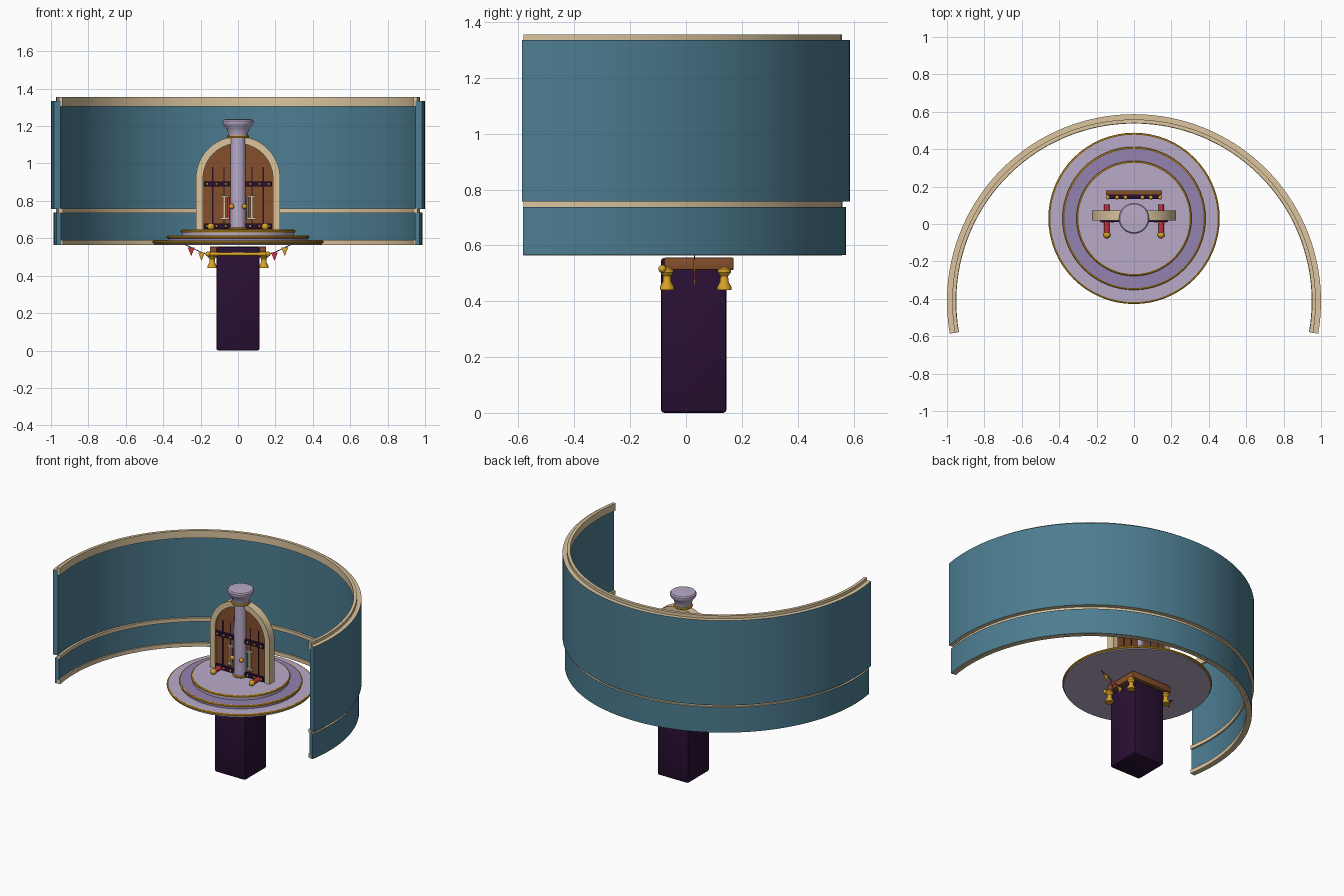
import bpy, bmesh, math
from mathutils import Matrix, Vector

if "Cube" in bpy.data.objects:
    bpy.data.objects.remove(bpy.data.objects["Cube"])


def material(name, *srgb):
    lin = [((c + 0.055) / 1.055) ** 2.4 for c in srgb] + [1]
    m = bpy.data.materials.new(name)
    m.use_nodes = True
    m.diffuse_color = lin
    bsdf = m.node_tree.nodes["Principled BSDF"]
    bsdf.inputs["Base Color"].default_value = lin
    bsdf.inputs["Roughness"].default_value = 0.7
    return m


teal = material("teal wall", 0.30, 0.49, 0.57)
cream = material("cream trim", 0.86, 0.77, 0.62)
lilac = material("pale lilac", 0.73, 0.67, 0.79)
violet = material("dusty violet", 0.58, 0.51, 0.69)
gold = material("gold", 0.85, 0.64, 0.15)
wood = material("brown wood", 0.52, 0.31, 0.17)
plum = material("dark plum", 0.16, 0.06, 0.20)
red = material("red", 0.78, 0.19, 0.25)


def finish(name, bm, *mats):
    bmesh.ops.recalc_face_normals(bm, faces=bm.faces)
    me = bpy.data.meshes.new(name)
    bm.to_mesh(me)
    bm.free()
    ob = bpy.data.objects.new(name, me)
    bpy.context.collection.objects.link(ob)
    for m in mats:
        me.materials.append(m)
    bpy.ops.object.select_all(action="DESELECT")
    ob.select_set(True)
    bpy.context.view_layer.objects.active = ob
    bpy.ops.object.shade_smooth_by_angle(angle=math.radians(35))
    return ob


def box(name, mat, x, y, z, bevel=0):
    """Box from (min, max) pairs on each axis."""
    bm = bmesh.new()
    bmesh.ops.create_cube(bm, size=1)
    for v in bm.verts:
        v.co = [(a + b) / 2 + c * (b - a) for (a, b), c in zip((x, y, z), v.co)]
    if bevel:
        bmesh.ops.bevel(bm, geom=bm.edges[:], offset=bevel, segments=2,
                        affect="EDGES", profile=0.5)
    return finish(name, bm, mat)


def lathe(name, mat, profile, centre=(0, 0, 0), steps=32):
    """Turn a (radius, height) profile and cap both ends."""
    bm = bmesh.new()
    rings = []
    for r, z in profile:
        rings.append([bm.verts.new((centre[0] + r * math.cos(k * math.tau / steps),
                                    centre[1] + r * math.sin(k * math.tau / steps),
                                    centre[2] + z)) for k in range(steps)])
    for a, b in zip(rings, rings[1:]):
        for k in range(steps):
            n = (k + 1) % steps
            bm.faces.new((a[k], a[n], b[n], b[k]))
    bm.faces.new(rings[0])
    bm.faces.new(rings[-1])
    return finish(name, bm, mat)


def torus(name, mat, centre, radius, tube, steps=64):
    bm = bmesh.new()
    rings = []
    for k in range(steps):
        a = k * math.tau / steps
        rings.append([])
        for j in range(8):
            b = j * math.tau / 8
            r = radius + tube * math.cos(b)
            rings[-1].append(bm.verts.new((centre[0] + r * math.cos(a),
                                           centre[1] + r * math.sin(a),
                                           centre[2] + tube * math.sin(b))))
    for k in range(steps):
        p, q = rings[k], rings[(k + 1) % steps]
        for j in range(8):
            n = (j + 1) % 8
            bm.faces.new((p[j], p[n], q[n], q[j]))
    return finish(name, bm, mat)


def arc(name, r0, r1, z0, z1, *mats, steps=72):
    """Curved wall section, open to the front; rims take the second material."""
    bm = bmesh.new()
    rows = []
    for k in range(steps + 1):
        a = math.radians(-10 + 200 * k / steps)
        rows.append([bm.verts.new((r * math.cos(a), r * math.sin(a) - 0.413, z))
                     for r, z in ((r0, z0), (r1, z0), (r1, z1), (r0, z1))])
    for p, q in zip(rows, rows[1:]):
        for j in range(4):
            n = (j + 1) % 4
            f = bm.faces.new((p[j], p[n], q[n], q[j]))
            f.material_index = (len(mats) - 1) * (j in (0, 2))
    bm.faces.new(rows[0])
    bm.faces.new(rows[-1])
    return finish(name, bm, *mats)


def prism(name, mat, outline, y0, y1):
    """Extrude an (x, z) outline along y."""
    bm = bmesh.new()
    f = bm.faces.new([bm.verts.new((x, y0, z)) for x, z in outline])
    ext = bmesh.ops.extrude_face_region(bm, geom=[f])
    for v in ext["geom"]:
        if isinstance(v, bmesh.types.BMVert):
            v.co.y = y1
    return finish(name, bm, mat)


def rod(name, mat, a, b, radius):
    a, b = Vector(a), Vector(b)
    rot = (b - a).to_track_quat("Z", "Y").to_matrix().to_4x4()
    bm = bmesh.new()
    bmesh.ops.create_cone(bm, cap_ends=True, segments=12, radius1=radius, radius2=radius,
                          depth=(b - a).length,
                          matrix=Matrix.Translation((a + b) / 2) @ rot)
    return finish(name, bm, mat)


def ball(name, mat, centre, radius):
    bm = bmesh.new()
    bmesh.ops.create_uvsphere(bm, u_segments=16, v_segments=10, radius=radius,
                              matrix=Matrix.Translation(centre))
    return finish(name, bm, mat)


def arch(radius, spring=0.92, n=24):
    return [(radius * math.cos(math.pi * k / n), spring + radius * math.sin(math.pi * k / n))
            for k in range(n + 1)]


# Curved backdrop wall with trims
arc("upper_wall", 0.965, 1.0, 0.757, 1.335, teal, cream)
arc("lower_wall", 0.96, 0.986, 0.565, 0.737, teal, cream)
arc("top_trim", 0.952, 0.972, 1.305, 1.355, cream)
arc("middle_trim", 0.95, 0.974, 0.735, 0.759, cream)
arc("bottom_trim", 0.95, 0.972, 0.564, 0.59, cream)

# Stepped round platform with gilded edges
CY = 0.03
for label, r, z0, z1, mat in (("lower", 0.45, 0.566, 0.588, lilac),
                              ("middle", 0.375, 0.588, 0.614, violet),
                              ("upper", 0.3, 0.614, 0.645, lilac)):
    lathe(label + "_step", mat, [(r, z0), (r, z1)], (0, CY, 0), 64)
    torus(label + "_step_rim", gold, (0, CY, z1 - 0.007), r, 0.008)

# Pedestal and wooden collar below the platform
box("pedestal", plum, (-0.116, 0.116), (-0.09, 0.145), (0, 0.555), 0.012)
box("collar", wood, (-0.15, 0.15), (-0.078, 0.17), (0.512, 0.556), 0.004)
rod("collar_rail", gold, (-0.16, -0.085, 0.516), (0.16, -0.085, 0.516), 0.01)
foot = [(0.026, -0.075), (0.026, -0.064), (0.015, -0.045), (0.014, -0.025),
        (0.024, -0.012), (0.024, 0), (0.012, 0.008)]
for side in (-1, 1):
    ball("rail_knob", gold, (side * 0.16, -0.085, 0.516), 0.014)
    for y in (-0.068, 0.137):
        lathe("collar_foot", gold, foot, (side * 0.138, y, 0.515), 16)

# Bunting hung under the platform
for k, (x, z) in enumerate(((-0.25, 0.55), (-0.195, 0.525), (-0.14, 0.505),
                            (0.14, 0.505), (0.195, 0.525), (0.25, 0.55))):
    prism("pennant", gold if k % 2 else red,
          [(x - 0.018, z), (x + 0.018, z), (x, z - 0.046)], CY - 0.003, CY + 0.003)
for side in (-1, 1):
    points = [(side * x, CY, z) for x, z in ((0.29, 0.57), (0.25, 0.55), (0.195, 0.525),
                                             (0.14, 0.505), (0.1, 0.495))]
    for a, b in zip(points, points[1:]):
        rod("bunting_cord", plum, a, b, 0.002)

# Arched doorway
outer, inner = arch(0.225), arch(0.187)
frame = [(0.225, 0.64)] + outer + [(-0.225, 0.64), (-0.187, 0.64)] + inner[::-1] + [(0.187, 0.64)]
prism("door_frame", cream, frame, 0.018, 0.073)
prism("door", wood, [(0.187, 0.64)] + inner + [(-0.187, 0.64)], 0.03, 0.064)

# Door fittings, mirrored on both leaves
for side in (-1, 1):
    for x in (0.075, 0.135):
        for y in (0.0285, 0.0655):
            box("plank_gap", plum, (side * x - 0.003, side * x + 0.003),
                (y - 0.0025, y + 0.0025), (0.645, 0.98))
    for z in (0.665, 0.89):
        box("hinge_strap", plum, sorted((side * 0.04, side * 0.182)), (0.012, 0.032),
            (z - 0.014, z + 0.014))
        for x in (0.065, 0.115, 0.165):
            ball("strap_stud", gold, (side * x, 0.011, z), 0.007)
    # Pale pull bar with end plates and a coloured inlay
    x = side * 0.073
    box("pull_bar", cream, (x - 0.007, x + 0.007), (0.016, 0.03), (0.705, 0.825))
    for z in (0.705, 0.825):
        box("pull_end", cream, (x - 0.022, x + 0.022), (0.016, 0.03), (z - 0.005, z + 0.005))
    box("pull_inlay", teal if side > 0 else red, sorted((side * 0.046, side * 0.056)),
        (0.02, 0.03), (0.70, 0.82))
    ball("door_knob", gold, (side * 0.034, -0.012, 0.77), 0.014)
    # Red pegs with gold ends through the door foot
    rod("door_peg", red, (side * 0.145, -0.05, 0.662), (side * 0.145, 0.105, 0.662), 0.015)
    ball("peg_end", gold, (side * 0.145, -0.058, 0.662), 0.019)

# Low studded board behind the door
box("rear_board", wood, (-0.15, 0.15), (0.155, 0.18), (0.645, 0.70))
box("rear_board_band", plum, (-0.14, 0.14), (0.135, 0.155), (0.655, 0.685))
for x in (-0.14, -0.09, -0.045, 0.045, 0.09, 0.14):
    ball("rear_board_stud", gold, (x, 0.142, 0.686), 0.011)

# Central column with flared capital
lathe("column", lilac, [(0.042, 0.64), (0.04, 1.14)], (0, CY, 0))
lathe("capital", lilac, [(0.05, 1.14), (0.054, 1.165), (0.06, 1.185), (0.077, 1.205),
                         (0.082, 1.215), (0.082, 1.228), (0.076, 1.236), (0.04, 1.238)],
      (0, CY, 0))
torus("capital_ring", gold, (0, CY, 1.143), 0.052, 0.008, 32)
torus("column_base_ring", gold, (0, CY, 0.65), 0.043, 0.008, 32)
